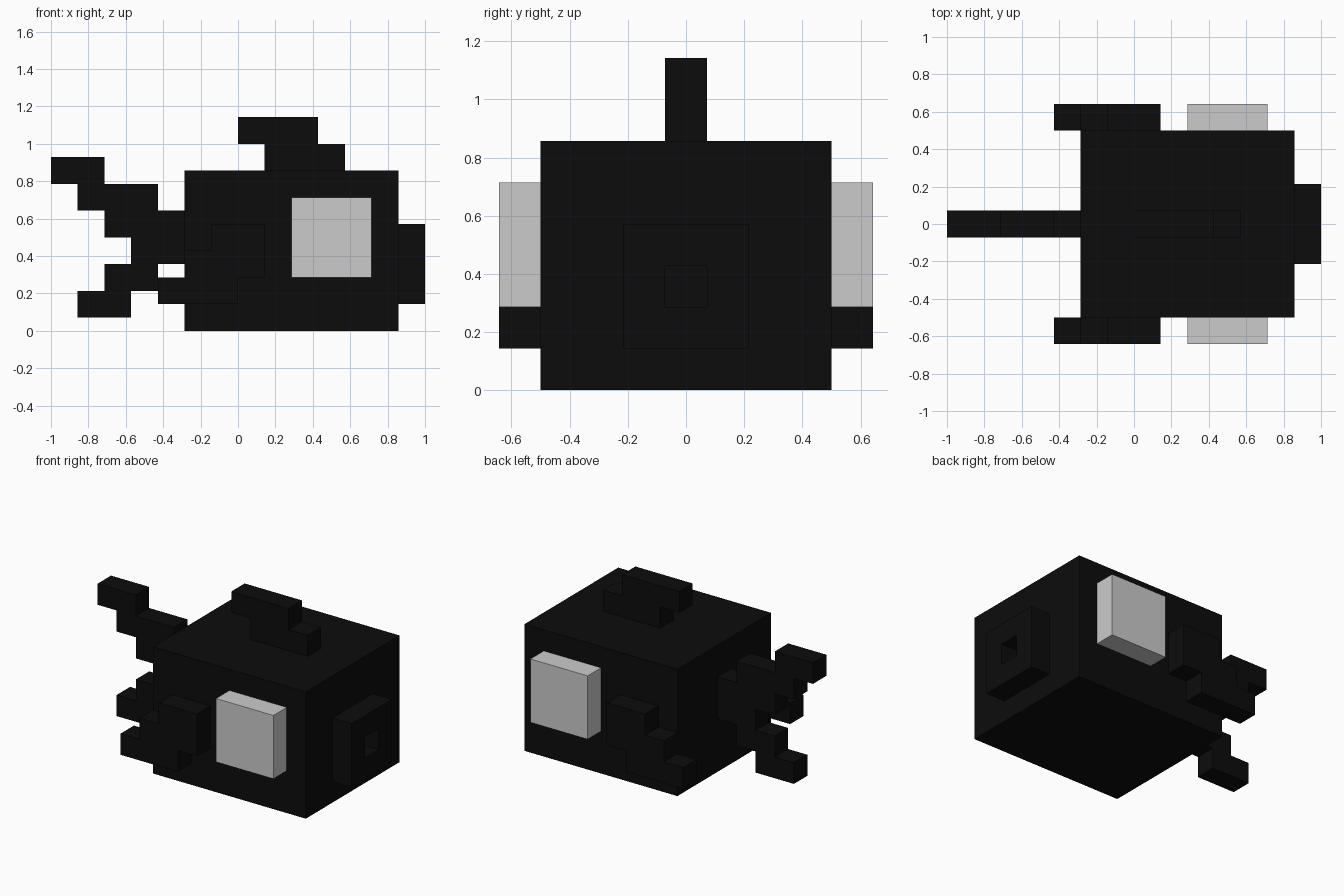
import bpy, bmesh
from mathutils import Vector

if "Cube" in bpy.data.objects:
    bpy.data.objects.remove(bpy.data.objects["Cube"])

U = 1 / 7  # one block of the voxel grid

dark = bpy.data.materials.new("dark_skin")
dark.diffuse_color = (0.0037, 0.0037, 0.0037, 1)
dark.use_nodes = True
dark.node_tree.nodes["Principled BSDF"].inputs["Base Color"].default_value = dark.diffuse_color


def finish(bm, name, mat=None, mirror=False):
    bmesh.ops.recalc_face_normals(bm, faces=bm.faces)
    me = bpy.data.meshes.new(name)
    bm.to_mesh(me)
    bm.free()
    ob = bpy.data.objects.new(name, me)
    bpy.context.collection.objects.link(ob)
    if mat:
        me.materials.append(mat)
    if mirror:
        m = ob.modifiers.new("mirror", 'MIRROR')
        m.use_axis = (False, True, False)
    return ob


def slab(name, outline, y0, y1, mat=None, mirror=False):
    """Extrude an (x, z) outline, in block units, from y0 to y1."""
    bm = bmesh.new()
    face = bm.faces.new([bm.verts.new((x * U, y0 * U, z * U)) for x, z in outline])
    ext = bmesh.ops.extrude_face_region(bm, geom=[face], use_keep_orig=True)
    verts = [v for v in ext["geom"] if isinstance(v, bmesh.types.BMVert)]
    bmesh.ops.translate(bm, verts=verts, vec=(0, (y1 - y0) * U, 0))
    return finish(bm, name, mat, mirror)


def rect(x0, x1, z0, z1):
    return [(x0, z0), (x1, z0), (x1, z1), (x0, z1)]


# Body block
slab("body", rect(-2, 6, 0, 6), -3.5, 3.5, dark)

# Eyes, one on each side
slab("eyes", rect(2, 5, 2, 5), -4.5, -3.5, None, True)

# Stepped side fins
slab("side_fins", [(-3, 1), (0, 1), (0, 2), (1, 2), (1, 4), (-1, 4),
                   (-1, 3), (-2, 3), (-2, 2), (-3, 2)], -4.5, -3.5, dark, True)

# Stepped top fin, leaning back
slab("top_fin", [(1, 6), (4, 6), (4, 7), (3, 7), (3, 8),
                 (0, 8), (0, 7), (1, 7)], -0.5, 0.5, dark)

# Forked tail
slab("tail", [(-2, 2.5), (-2, 4.5), (-3, 4.5), (-3, 5.5), (-5, 5.5), (-5, 6.5),
              (-7, 6.5), (-7, 5.5), (-6, 5.5), (-6, 4.5), (-5, 4.5), (-5, 3.5),
              (-4, 3.5), (-4, 2.5), (-5, 2.5), (-5, 1.5), (-6, 1.5), (-6, 0.5),
              (-4, 0.5), (-4, 1.5), (-3, 1.5), (-3, 2.5)], -0.5, 0.5, dark)

# Square lips with an open hole through to the body
bm = bmesh.new()
front = bm.faces.new([bm.verts.new((7 * U, y * U, z * U))
                      for y, z in rect(-1.5, 1.5, 1, 4)])
bm.normal_update()
bmesh.ops.inset_region(bm, faces=[front], thickness=U, use_boundary=True,
                       use_even_offset=True)
bmesh.ops.delete(bm, geom=[front], context='FACES')
ext = bmesh.ops.extrude_face_region(bm, geom=bm.faces[:], use_keep_orig=True)
verts = [v for v in ext["geom"] if isinstance(v, bmesh.types.BMVert)]
bmesh.ops.translate(bm, verts=verts, vec=Vector((-U, 0, 0)))
finish(bm, "lips", dark)
